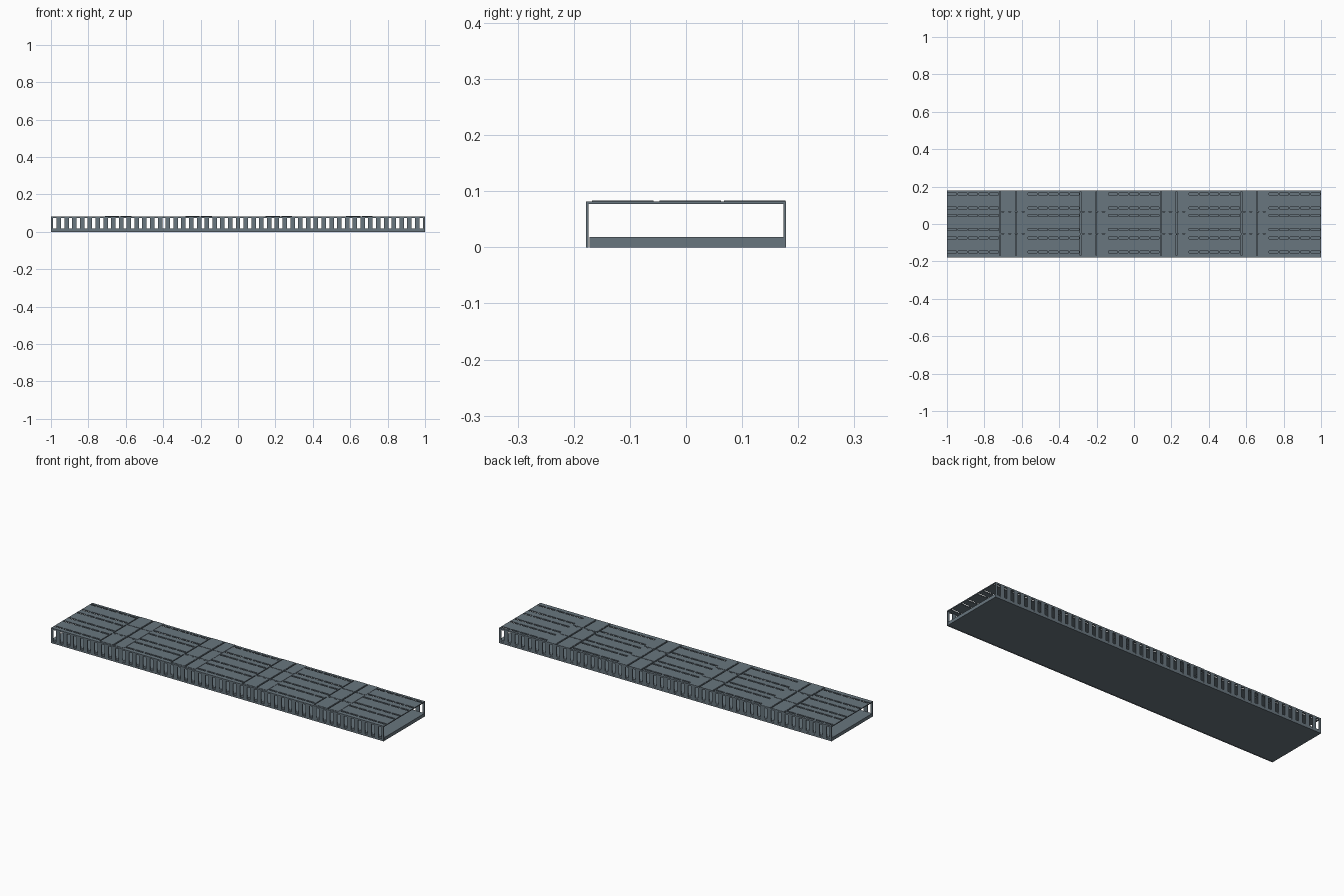
import bpy, bmesh
from mathutils import Matrix, Vector

if "Cube" in bpy.data.objects:
    bpy.data.objects.remove(bpy.data.objects["Cube"])


def boxes(name, items):
    """One object made from boxes given as (x0, x1, y0, y1, z0, z1)."""
    bm = bmesh.new()
    for x0, x1, y0, y1, z0, z1 in items:
        centre = Vector(((x0 + x1) / 2, (y0 + y1) / 2, (z0 + z1) / 2))
        size = Matrix.Diagonal((x1 - x0, y1 - y0, z1 - z0, 1))
        bmesh.ops.create_cube(bm, size=1, matrix=Matrix.Translation(centre) @ size)
    mesh = bpy.data.meshes.new(name)
    bm.to_mesh(mesh)
    bm.free()
    ob = bpy.data.objects.new(name, mesh)
    bpy.context.collection.objects.link(ob)
    mat = bpy.data.materials.get("steel") or bpy.data.materials.new("steel")
    mat.diffuse_color = (0.14, 0.18, 0.21, 1)
    mat.use_nodes = True
    mat.node_tree.nodes["Principled BSDF"].inputs["Base Color"].default_value = mat.diffuse_color
    mesh.materials.append(mat)
    return ob


W, H, T = 0.178, 0.082, 0.004
PERIOD, GROUP = 0.43, 0.28
COUNT = 48
PITCH = 2 / COUNT

# Floor slab
boxes("floor_slab", [(-1, 1, -0.172, 0.176, 0, 0.018)])

# Slotted side walls: rails joined by upright bars
for name, y in (("front_wall", -W), ("back_wall", W - T)):
    parts = [(-1, 1, y, y + T, 0, 0.01), (-1, 1, y, y + T, 0.074, 0.078)]
    for i in range(COUNT + 1):
        x = -1 + i * PITCH
        parts.append((max(-1, x - 0.012), min(1, x + 0.012), y, y + T, 0.01, 0.074))
    boxes(name, parts)

# Top plate with through slots
top = boxes("top_plate", [(-1, 1, -W, W, 0.077, H)])
cuts, plates = [], []
panels = [0.1225, 0.0075, -0.1125]
seams = [0.175, 0.065, -0.0525]
for g in range(5):
    x0 = -1 + g * PERIOD
    # Rows of short vent slots, two rows per panel
    for y in panels:
        for row in (y - 0.0375, y + 0.0375):
            for k in range(5):
                a = x0 + 0.003 + k * GROUP / 5
                cuts.append((a, a + GROUP / 5 - 0.008, row - 0.005, row + 0.005, 0.06, 0.1))
    # Solid bands: cross grooves, raised plates and small seam holes
    if g < 4:
        b = x0 + GROUP
        for y in panels:
            for gx in (b + 0.004, b + 0.088):
                cuts.append((gx - 0.0025, gx + 0.0025, y - 0.055, y + 0.055, 0.06, 0.1))
            for p, q in ((b + 0.008, b + 0.084), (b + 0.092, b + 0.15)):
                plates.append((p, q, y - 0.055, y + 0.055, H - 0.001, H + 0.0015))
        for y in (0.065, -0.0525):
            for k in range(4):
                a = b + 0.012 + k * 0.036
                cuts.append((a, a + 0.014, y - 0.002, y + 0.002, 0.06, 0.1))

cutter = boxes("slot_cutter", cuts)
cutter.hide_render = True
cutter.hide_viewport = True
mod = top.modifiers.new("slots", "BOOLEAN")
mod.object = cutter
mod.operation = "DIFFERENCE"
mod.solver = "EXACT"

boxes("raised_bands", plates)
